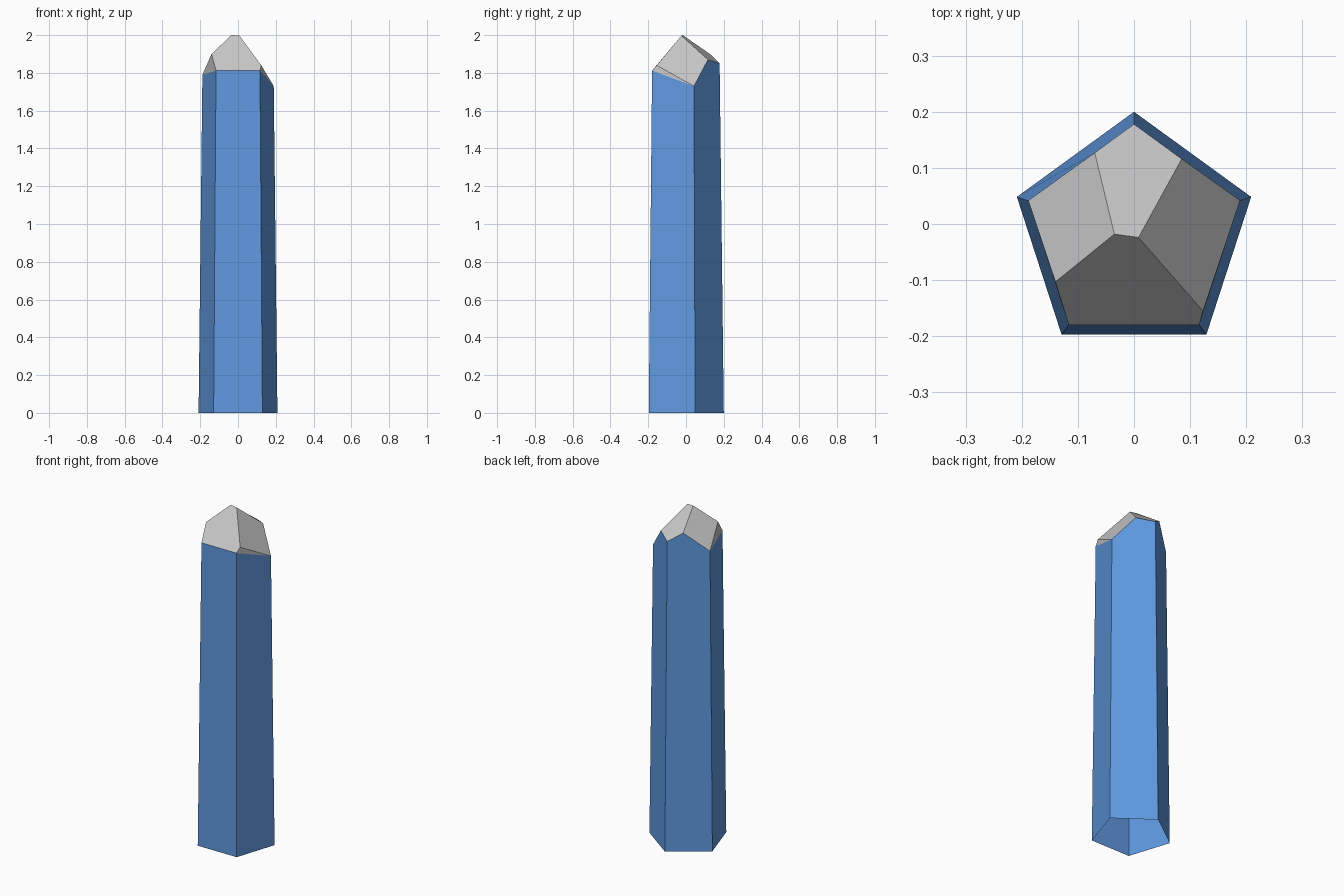
import bpy
import bmesh
from math import sin, cos, tau

if "Cube" in bpy.data.objects:
    bpy.data.objects.remove(bpy.data.objects["Cube"], do_unlink=True)


def make_material(name, colour):
    mat = bpy.data.materials.new(name)
    mat.use_nodes = True
    mat.diffuse_color = colour
    mat.node_tree.nodes["Principled BSDF"].inputs["Base Color"].default_value = colour
    return mat


def make_part(name, points, faces, mat):
    """Flat-shaded part from named points and outlines."""
    bm = bmesh.new()
    verts = {key: bm.verts.new(co) for key, co in points.items()
             if any(key in face for face in faces)}
    for face in faces:
        bm.faces.new([verts[key] for key in face])
    mesh = bpy.data.meshes.new(name)
    bm.to_mesh(mesh)
    bm.free()
    mesh.materials.append(mat)
    obj = bpy.data.objects.new(name, mesh)
    bpy.context.collection.objects.link(obj)
    return obj


def corner(i, z):
    """Corner of the tapering five-sided shaft, clockwise from the back."""
    radius = 0.2195 - 0.0119 * z
    angle = i * tau / 5
    return (radius * sin(angle), radius * cos(angle) - 0.0195, z)


blue = make_material("crystal blue", (0.115, 0.32, 0.75, 1))
grey = make_material("tip grey", (0.57, 0.57, 0.57, 1))

# Shaft corners at the base and at the uneven upper rim
corners = ["back", "left", "front_left", "front_right", "right"]
rim_heights = [1.85, 1.73, 1.812, 1.812, 1.79]
points = {}
for i, (key, z) in enumerate(zip(corners, rim_heights)):
    points["base_" + key] = corner(i, 0)
    points[key] = corner(i, z)

# Points where the tip facets meet the walls, and the ridge on top
points.update({
    "notch_back_left": (0.085, 0.116, 1.87),
    "notch_back_right": (-0.07, 0.127, 1.9),
    "notch_right": (-0.14, -0.103, 1.9),
    "notch_left": (0.123, -0.155, 1.84),
    "ridge_right": (-0.035, -0.018, 2.0),
    "ridge_left": (0.008, -0.024, 1.997),
})

# Shaft: five walls, open underneath; the two back walls rise to a peak
peaks = {"back": ["notch_back_left"], "right": ["notch_back_right"]}
walls = []
for i, a in enumerate(corners):
    b = corners[(i + 1) % 5]
    walls.append(["base_" + b, "base_" + a, a] + peaks.get(a, []) + [b])
make_part("crystal_shaft", points, walls, blue)

# Tip: four large facets and two narrow side slivers
facets = [
    ["front_right", "front_left", "notch_left", "ridge_left", "ridge_right", "notch_right"],
    ["left", "notch_back_left", "ridge_left", "notch_left"],
    ["back", "notch_back_right", "ridge_right", "ridge_left", "notch_back_left"],
    ["right", "notch_right", "ridge_right", "notch_back_right"],
    ["front_left", "left", "notch_left"],
    ["right", "front_right", "notch_right"],
]
make_part("crystal_tip", points, facets, grey)
